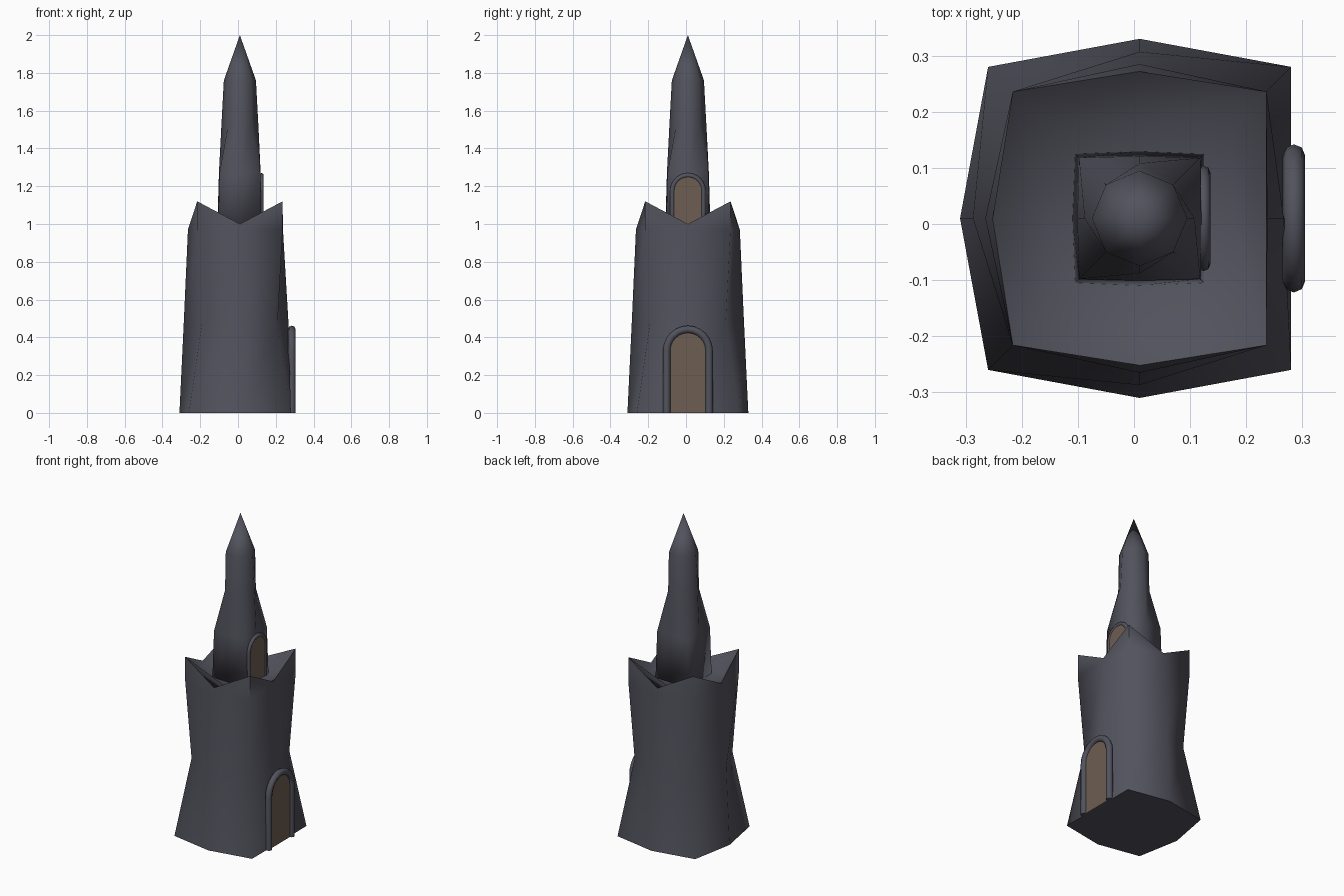
import bpy, bmesh, math

if "Cube" in bpy.data.objects:
    bpy.data.objects.remove(bpy.data.objects["Cube"])

C = 0.01  # tower axis offset in x and y


def material(name, rgb):
    m = bpy.data.materials.new(name)
    m.diffuse_color = (*rgb, 1)
    m.use_nodes = True
    m.node_tree.nodes["Principled BSDF"].inputs["Base Color"].default_value = m.diffuse_color
    return m


stone = material("dark_stone", (0.085, 0.085, 0.11))
wood = material("brown_wood", (0.155, 0.11, 0.085))


def finish(obj, mat, angle):
    obj.data.materials.append(mat)
    bpy.ops.object.select_all(action='DESELECT')
    obj.select_set(True)
    bpy.context.view_layer.objects.active = obj
    if angle:
        bpy.ops.object.shade_smooth_by_angle(angle=math.radians(angle))


def mesh_object(name, bm, mat, angle):
    bmesh.ops.recalc_face_normals(bm, faces=bm.faces)
    me = bpy.data.meshes.new(name)
    bm.to_mesh(me)
    bm.free()
    obj = bpy.data.objects.new(name, me)
    bpy.context.collection.objects.link(obj)
    finish(obj, mat, angle)


def loft(name, rings, mat, angle, apex=None):
    """Eight-point rings: (corner half-size, side half-size, right half-size, corner z, side z)."""
    bm = bmesh.new()
    loops = []
    for c, m, r, zc, zm in rings:
        pts = [(r, 0, zm), (c, c, zc), (0, m, zm), (-c, c, zc),
               (-m, 0, zm), (-c, -c, zc), (0, -m, zm), (c, -c, zc)]
        loops.append([bm.verts.new((x + C, y + C, z)) for x, y, z in pts])
    for a, b in zip(loops, loops[1:]):
        for i in range(8):
            j = (i + 1) % 8
            bm.faces.new((a[i], a[j], b[j], b[i]))
    bm.faces.new(loops[0][::-1])
    if apex:
        tip = bm.verts.new((C, C, apex))
        for i in range(8):
            bm.faces.new((loops[-1][i], loops[-1][(i + 1) % 8], tip))
    else:
        bm.faces.new(loops[-1])
    mesh_object(name, bm, mat, angle)


def arch(half, z0, zc, n=12):
    """Outline of an arch as (y, z) pairs."""
    pts = [(half, z0)]
    pts += [(half * math.cos(math.pi * i / n), zc + half * math.sin(math.pi * i / n)) for i in range(n + 1)]
    return pts + [(-half, z0)]


def archway(name, x_frame, x_panel, half, radius, z0, zc):
    # tubular frame
    cu = bpy.data.curves.new(name + "_frame", 'CURVE')
    cu.dimensions = '3D'
    cu.bevel_depth = radius
    cu.bevel_resolution = 2
    cu.use_fill_caps = True
    pts = arch(half, z0, zc)
    sp = cu.splines.new('POLY')
    sp.points.add(len(pts) - 1)
    for p, (y, z) in zip(sp.points, pts):
        p.co = (x_frame, y + C, z, 1)
    obj = bpy.data.objects.new(name + "_frame", cu)
    bpy.context.collection.objects.link(obj)
    bpy.ops.object.select_all(action='DESELECT')
    obj.select_set(True)
    bpy.context.view_layer.objects.active = obj
    bpy.ops.object.convert(target='MESH')
    finish(bpy.context.object, stone, 60)
    # thin panel
    bm = bmesh.new()
    face = bm.faces.new([bm.verts.new((x_panel, y + C, z)) for y, z in pts])
    ext = bmesh.ops.extrude_face_region(bm, geom=[face])
    for v in ext["geom"]:
        if isinstance(v, bmesh.types.BMVert):
            v.co.x -= 0.008
    mesh_object(name + "_panel", bm, wood, 0)


# lower keep with pinched waist and pointed crown
loft("keep", [
    (0.27, 0.32, 0.27, 0.0, 0.0),
    (0.20, 0.297, 0.257, 0.48, 0.48),
    (0.226, 0.275, 0.228, 0.97, 0.97),
    (0.226, 0.262, 0.226, 1.12, 1.0),
    (0.165, 0.165, 0.165, 0.98, 0.98),
], stone, 75)

# upper spire: square foot, octagonal shaft, pointed tip
loft("spire", [
    (0.115, 0.12, 0.116, 0.96, 0.96),
    (0.108, 0.111, 0.110, 1.27, 1.27),
    (0.063, 0.098, 0.098, 1.52, 1.52),
    (0.060, 0.085, 0.085, 1.76, 1.76),
], stone, 100, apex=2.0)

archway("door", 0.285, 0.288, 0.112, 0.02, 0.0, 0.33)
archway("window", 0.124, 0.131, 0.082, 0.012, 0.98, 1.176)
